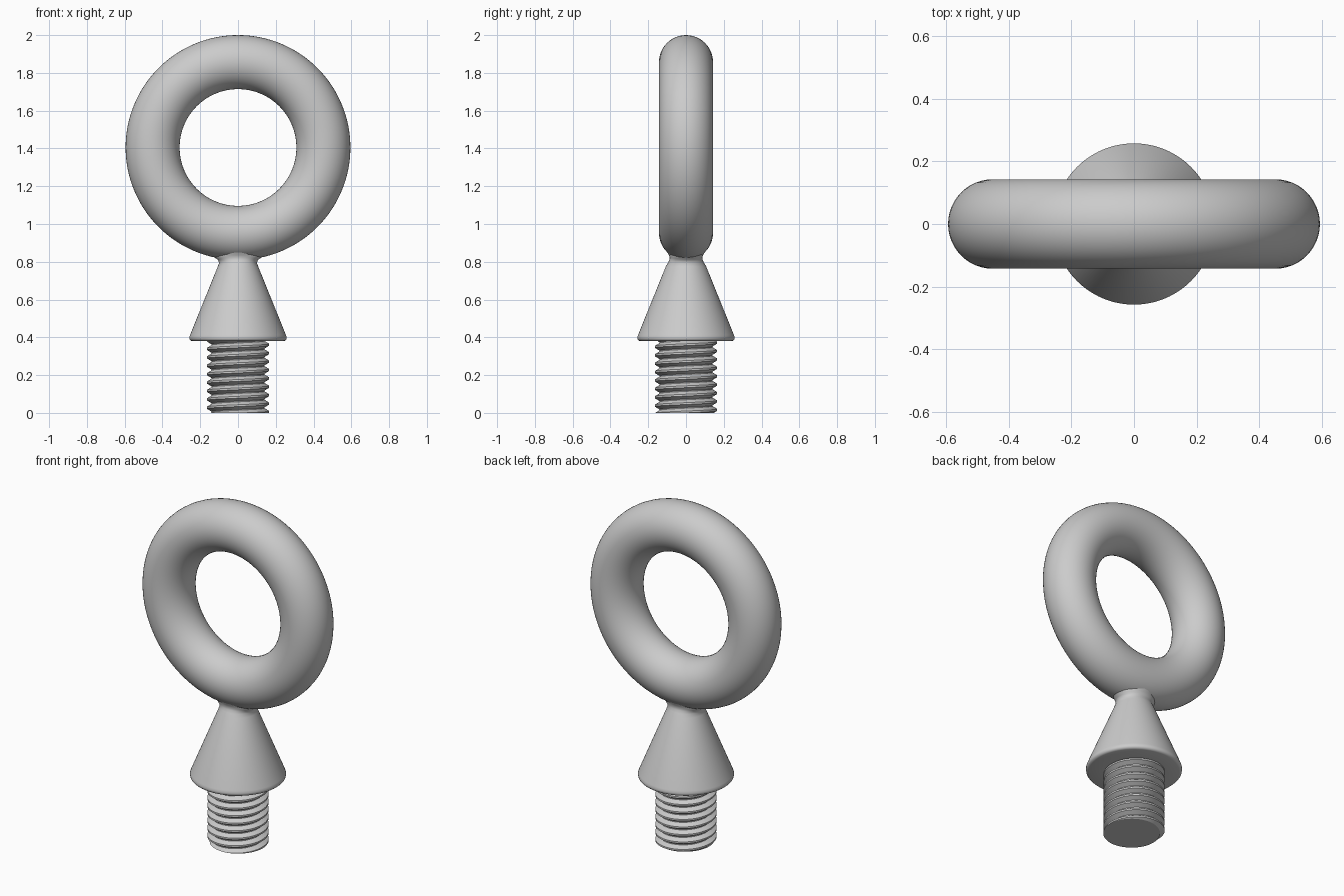
import bpy, bmesh
from math import sin, cos, pi, floor

cube = bpy.data.objects.get("Cube")
if cube:
    bpy.data.objects.remove(cube, do_unlink=True)

steel = bpy.data.materials.new("grey steel")
steel.use_nodes = True
GREY = (0.6, 0.6, 0.6, 1)
steel.diffuse_color = GREY
steel.node_tree.nodes["Principled BSDF"].inputs["Base Color"].default_value = GREY


def finish(obj, angle):
    """Assign the steel and smooth the shading, keeping edges above the angle sharp."""
    obj.data.materials.clear()
    obj.data.materials.append(steel)
    bpy.ops.object.select_all(action='DESELECT')
    obj.select_set(True)
    bpy.context.view_layer.objects.active = obj
    bpy.ops.object.shade_smooth_by_angle(angle=angle)


def from_bmesh(name, bm, angle):
    bmesh.ops.recalc_face_normals(bm, faces=bm.faces)
    mesh = bpy.data.meshes.new(name)
    bm.to_mesh(mesh)
    bm.free()
    obj = bpy.data.objects.new(name, mesh)
    bpy.context.collection.objects.link(obj)
    finish(obj, angle)


def skin(bm, columns):
    """Join neighbouring columns of vertices with quads."""
    for a, b in zip(columns, columns[1:]):
        for i in range(len(a) - 1):
            bm.faces.new((a[i], b[i], b[i + 1], a[i + 1]))


# Lifting ring
bpy.ops.mesh.primitive_torus_add(major_radius=0.452, minor_radius=0.143,
                                 major_segments=128, minor_segments=48,
                                 location=(0, 0, 1.405), rotation=(pi / 2, 0, 0))
ring = bpy.context.object
ring.name = "lifting_ring"
finish(ring, pi / 3)

# Conical collar, flaring into the ring: height, half width in x, half width in y
SECTIONS = [(0.38, 0.14, 0.14), (0.38, 0.243, 0.243), (0.383, 0.251, 0.251),
            (0.39, 0.257, 0.257), (0.4, 0.258, 0.258), (0.412, 0.254, 0.254),
            (0.775, 0.107, 0.107), (0.795, 0.1, 0.095), (0.81, 0.106, 0.088),
            (0.82, 0.12, 0.086), (0.835, 0.13, 0.09), (0.86, 0.1, 0.105)]
SIDES = 96
bm = bmesh.new()
rows = []
for z, rx, ry in SECTIONS:
    row = [bm.verts.new((rx * cos(2 * pi * i / SIDES), ry * sin(2 * pi * i / SIDES), z))
           for i in range(SIDES)]
    rows.append(row + row[:1])
skin(bm, rows)
from_bmesh("collar", bm, pi / 3)

# Threaded shank: right-handed helical groove with flat crests
PITCH, TOP, CREST, ROOT = 0.0445, 0.385, 0.165, 0.14
PHASES = [0, 0.22, 0.56, 0.66]


def thread_radius(phase):
    """Crest, slope down, root, slope up."""
    if phase < 0.22:
        return CREST
    if phase < 0.56:
        return CREST - (CREST - ROOT) * (phase - 0.22) / 0.34
    if phase < 0.66:
        return ROOT
    return ROOT + (CREST - ROOT) * (phase - 0.66) / 0.34


bm = bmesh.new()
columns = []
for i in range(SIDES + 1):
    turn = i / SIDES
    column = []
    for k in range(-2, 11):
        for p in PHASES:
            level = k + p + turn
            z = min(max(level * PITCH, 0), TOP)
            phase = p
            if z != level * PITCH:
                phase = z / PITCH - turn
                phase -= floor(phase)
            r = thread_radius(phase)
            column.append(bm.verts.new((r * cos(2 * pi * turn), r * sin(2 * pi * turn), z)))
    columns.append(column)
skin(bm, columns)
bmesh.ops.remove_doubles(bm, verts=bm.verts, dist=0.0001)
bmesh.ops.holes_fill(bm, edges=[e for e in bm.edges if e.is_boundary], sides=0)
from_bmesh("threaded_shank", bm, pi / 6)
